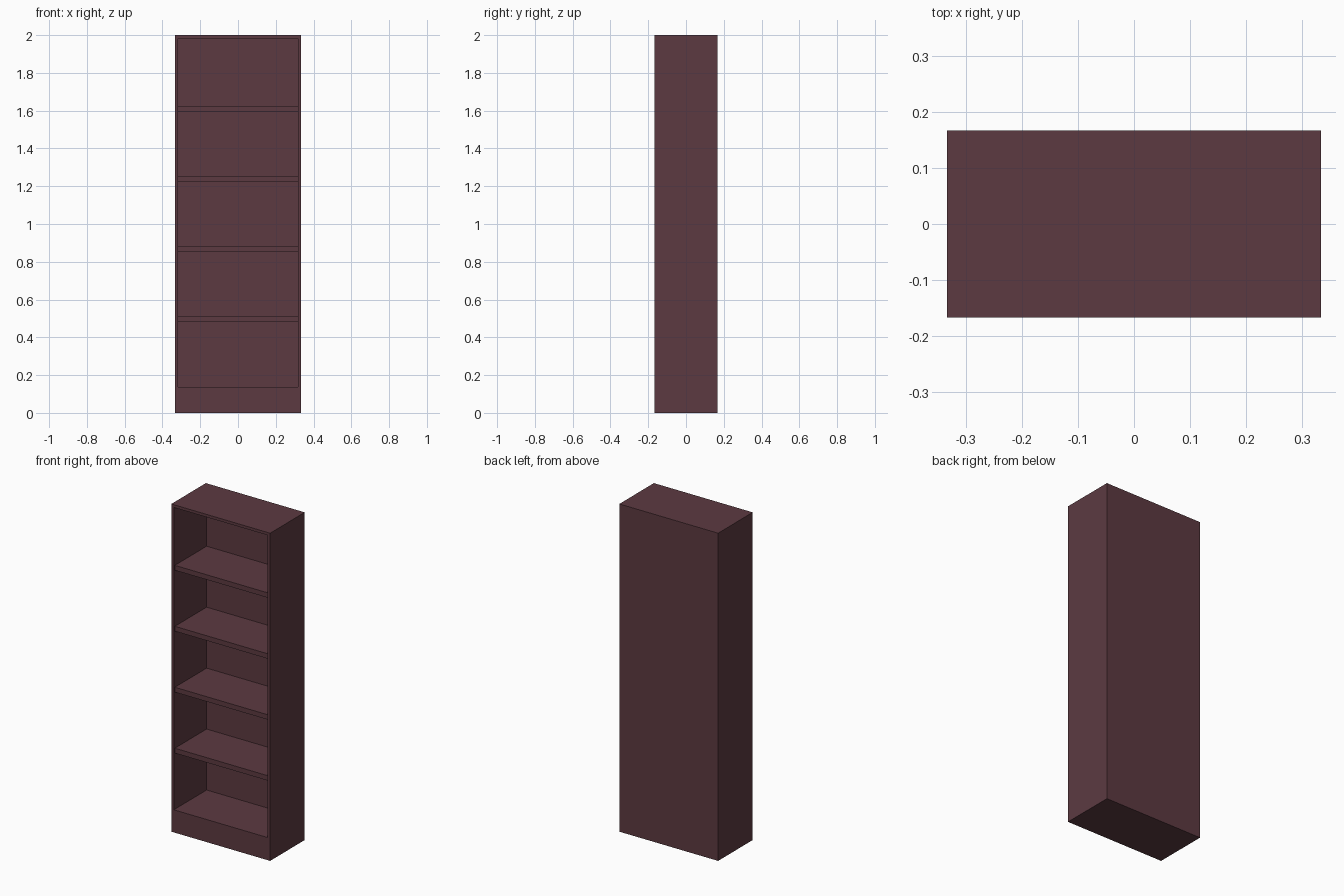
import bpy
import bmesh
from mathutils import Matrix, Vector

if "Cube" in bpy.data.objects:
    bpy.data.objects.remove(bpy.data.objects["Cube"], do_unlink=True)

WIDTH, DEPTH, HEIGHT = 0.667, 0.333, 2.0
PANEL = 0.017            # side, top and back panel thickness
BASE = 0.138             # height of the solid plinth
SHELF = 0.03             # shelf thickness
PITCH = 0.372            # spacing between shelf tops
RECESS = 0.01            # shelf set-back from the front
INNER_X = WIDTH / 2 - PANEL
FRONT, BACK = -DEPTH / 2, DEPTH / 2

wood = bpy.data.materials.new("dark_red_brown_wood")
wood.use_nodes = True
colour = (0.107, 0.042, 0.053, 1)
wood.diffuse_color = colour
wood.node_tree.nodes["Principled BSDF"].inputs["Base Color"].default_value = colour


def box_bmesh(size, centre):
    bm = bmesh.new()
    matrix = Matrix.Translation(centre) @ Matrix.Diagonal((*size, 1))
    bmesh.ops.create_cube(bm, size=1, matrix=matrix)
    return bm


def add_object(name, bm):
    bmesh.ops.recalc_face_normals(bm, faces=bm.faces)
    mesh = bpy.data.meshes.new(name)
    bm.to_mesh(mesh)
    bm.free()
    mesh.materials.append(wood)
    obj = bpy.data.objects.new(name, mesh)
    bpy.context.collection.objects.link(obj)
    return obj


# Carcass: a box whose front is inset to the opening and pushed inwards
bm = box_bmesh((WIDTH, DEPTH, HEIGHT), (0, 0, HEIGHT / 2))
bm.normal_update()
opening = min(bm.faces, key=lambda f: f.calc_center_median().y)
bmesh.ops.inset_region(bm, faces=[opening], thickness=PANEL)
for v in opening.verts:
    v.co.x = INNER_X if v.co.x > 0 else -INNER_X
    v.co.z = HEIGHT - PANEL if v.co.z > HEIGHT / 2 else BASE
pushed = bmesh.ops.extrude_discrete_faces(bm, faces=[opening])["faces"][0]
bmesh.ops.translate(bm, verts=pushed.verts, vec=Vector((0, DEPTH - PANEL, 0)))
add_object("bookcase_carcass", bm)

# Shelves, evenly spaced above the plinth
shelf_front, shelf_back = FRONT + RECESS, BACK - PANEL
for i in range(1, 5):
    size = (2 * INNER_X, shelf_back - shelf_front, SHELF)
    centre = (0, (shelf_front + shelf_back) / 2, BASE + i * PITCH - SHELF / 2)
    add_object(f"shelf_{i}", box_bmesh(size, centre))
